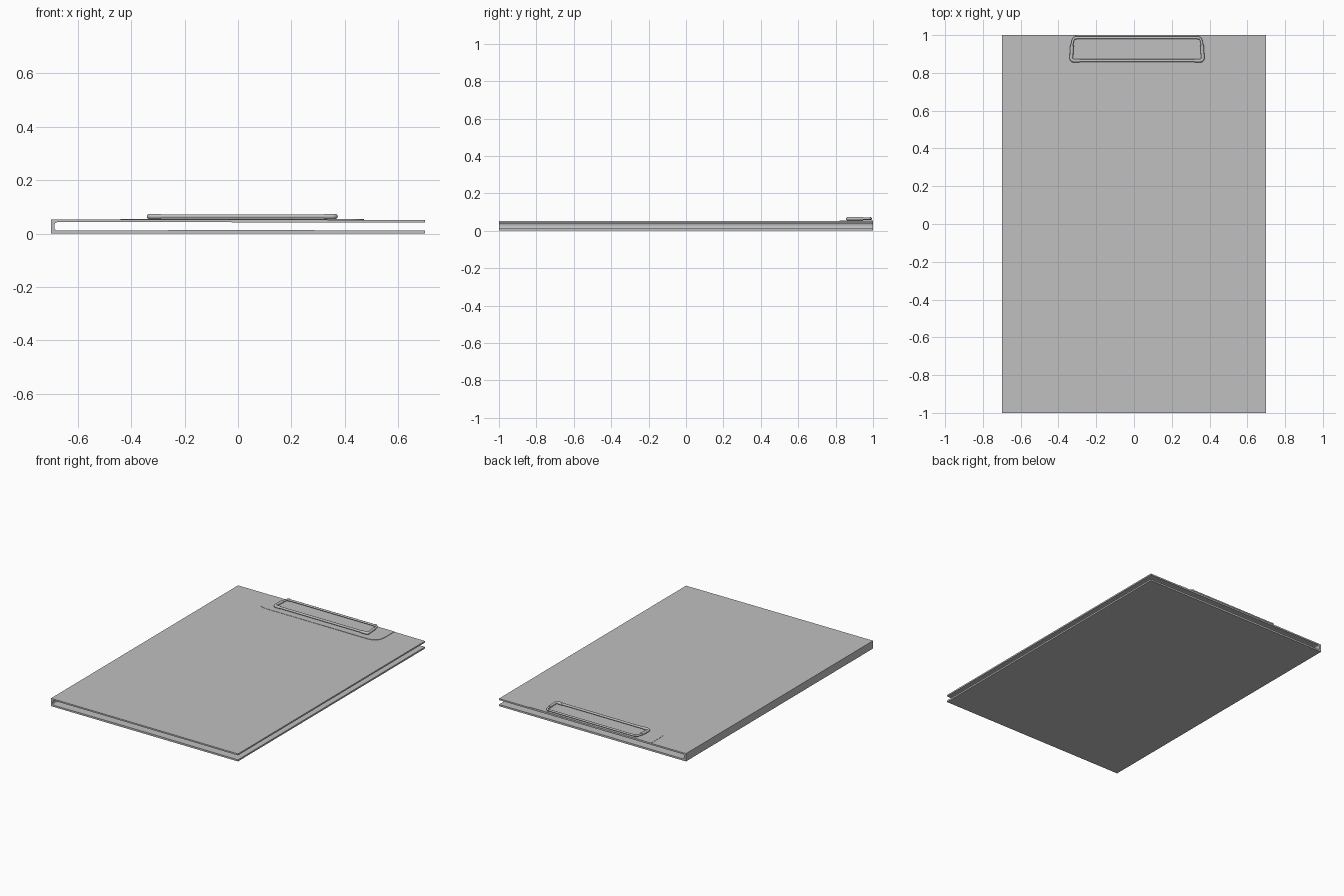
import bpy, bmesh
from math import sin, cos, pi, radians
from mathutils import Vector

cube = bpy.data.objects.get("Cube")
if cube:
    bpy.data.objects.remove(cube, do_unlink=True)

grey = bpy.data.materials.new("plain_grey")
grey.use_nodes = True
colour = (0.53, 0.53, 0.53, 1)
grey.diffuse_color = colour
grey.node_tree.nodes["Principled BSDF"].inputs["Base Color"].default_value = colour


def activate(obj):
    bpy.ops.object.select_all(action='DESELECT')
    obj.select_set(True)
    bpy.context.view_layer.objects.active = obj


def extrude(name, points, direction):
    """Fill a closed outline and extrude it along a direction."""
    bm = bmesh.new()
    face = bm.faces.new([bm.verts.new(p) for p in points])
    result = bmesh.ops.extrude_face_region(bm, geom=[face])
    verts = [v for v in result["geom"] if isinstance(v, bmesh.types.BMVert)]
    bmesh.ops.translate(bm, verts=verts, vec=direction)
    bmesh.ops.recalc_face_normals(bm, faces=bm.faces)
    mesh = bpy.data.meshes.new(name)
    bm.to_mesh(mesh)
    bm.free()
    obj = bpy.data.objects.new(name, mesh)
    bpy.context.collection.objects.link(obj)
    mesh.materials.append(grey)
    activate(obj)
    bpy.ops.object.shade_smooth_by_angle(angle=radians(30))
    return obj


def rounded(points, radius, steps=6):
    """Round the inner corners of an open path."""
    pts = [Vector(p) for p in points]
    path = [pts[0]]
    for a, b, c in zip(pts, pts[1:], pts[2:]):
        start = b + (a - b).normalized() * radius
        end = b + (c - b).normalized() * radius
        for i in range(steps + 1):
            t = i / steps
            path.append(start * (1 - t) ** 2 + b * 2 * t * (1 - t) + end * t * t)
    return path + [pts[-1]]


def tube(name, points, thickness, corner):
    """Round rod swept along a path in the plane of the clip."""
    path = rounded([(x, y, CLIP_Z) for x, y in points], corner)
    curve = bpy.data.curves.new(name, 'CURVE')
    curve.dimensions = '3D'
    curve.bevel_depth = thickness
    curve.bevel_resolution = 4
    curve.use_fill_caps = True
    spline = curve.splines.new('POLY')
    spline.points.add(len(path) - 1)
    for point, p in zip(spline.points, path):
        point.co = (*p, 1)
    obj = bpy.data.objects.new(name, curve)
    bpy.context.collection.objects.link(obj)
    curve.materials.append(grey)
    activate(obj)
    bpy.ops.object.convert(target='MESH')
    bpy.ops.object.shade_smooth_by_angle(angle=radians(40))


# Folder: two thin covers joined by a spine on the right, slightly bowed
HALF_W, STEPS = 0.70, 12
spans = [i / STEPS for i in range(STEPS + 1)]


def across(t, start=-HALF_W):
    return start + (HALF_W - start) * t


INNER = -0.675
outer = [(across(t), 0.053 - 0.002 * t * t) for t in spans]
upper = [(across(t, INNER), 0.043 - 0.002 * t * t) for t in reversed(spans)]
lower = [(across(t, INNER), 0.011 + 0.002 * sin(pi * t)) for t in spans]
fillet = [(INNER - 0.012 * sin(a), 0.027 + side * (0.004 + 0.012 * cos(a)))
          for side, angles in ((1, (0.4, 0.8, 1.2, pi / 2)), (-1, (pi / 2, 1.2, 0.8, 0.4)))
          for a in angles]
profile = outer + upper + fillet + lower + [(HALF_W, 0), (-HALF_W, 0)]
extrude("folder_cover", [(x, -1, z) for x, z in profile], (0, 2, 0))

# Thin clip plate with rounded front corners
CENTRE, PLATE_HALF = 0.016, 0.455
outline = rounded([(CENTRE - PLATE_HALF, 0.999, 0.048), (CENTRE - PLATE_HALF, 0.82, 0.048),
                   (CENTRE + PLATE_HALF, 0.82, 0.048), (CENTRE + PLATE_HALF, 0.999, 0.048)], 0.08)
extrude("clip_plate", outline, (0, 0, 0.0065))

# Wire clip: front bar, hinge bar and two corner sleeves
CLIP_Z = 0.0645
FRONT, BACK, REACH = 0.865, 0.986, 0.349
tube("clip_front_bar", [(CENTRE - 0.31, FRONT), (CENTRE + 0.31, FRONT)], 0.0075, 0)
tube("clip_hinge_wire",
     [(CENTRE - REACH, 0.93), (CENTRE - 0.336, BACK), (CENTRE + 0.336, BACK), (CENTRE + REACH, 0.93)],
     0.0065, 0.014)
for label, side in (("left", 1), ("right", -1)):
    tube(label + "_corner_sleeve",
         [(CENTRE + side * (REACH - 0.005), 0.945), (CENTRE + side * REACH, FRONT),
          (CENTRE + side * 0.305, FRONT)], 0.0095, 0.016)
    tube(label + "_hinge_collar",
         [(CENTRE + side * 0.32, BACK), (CENTRE + side * 0.328, BACK)], 0.0085, 0)
